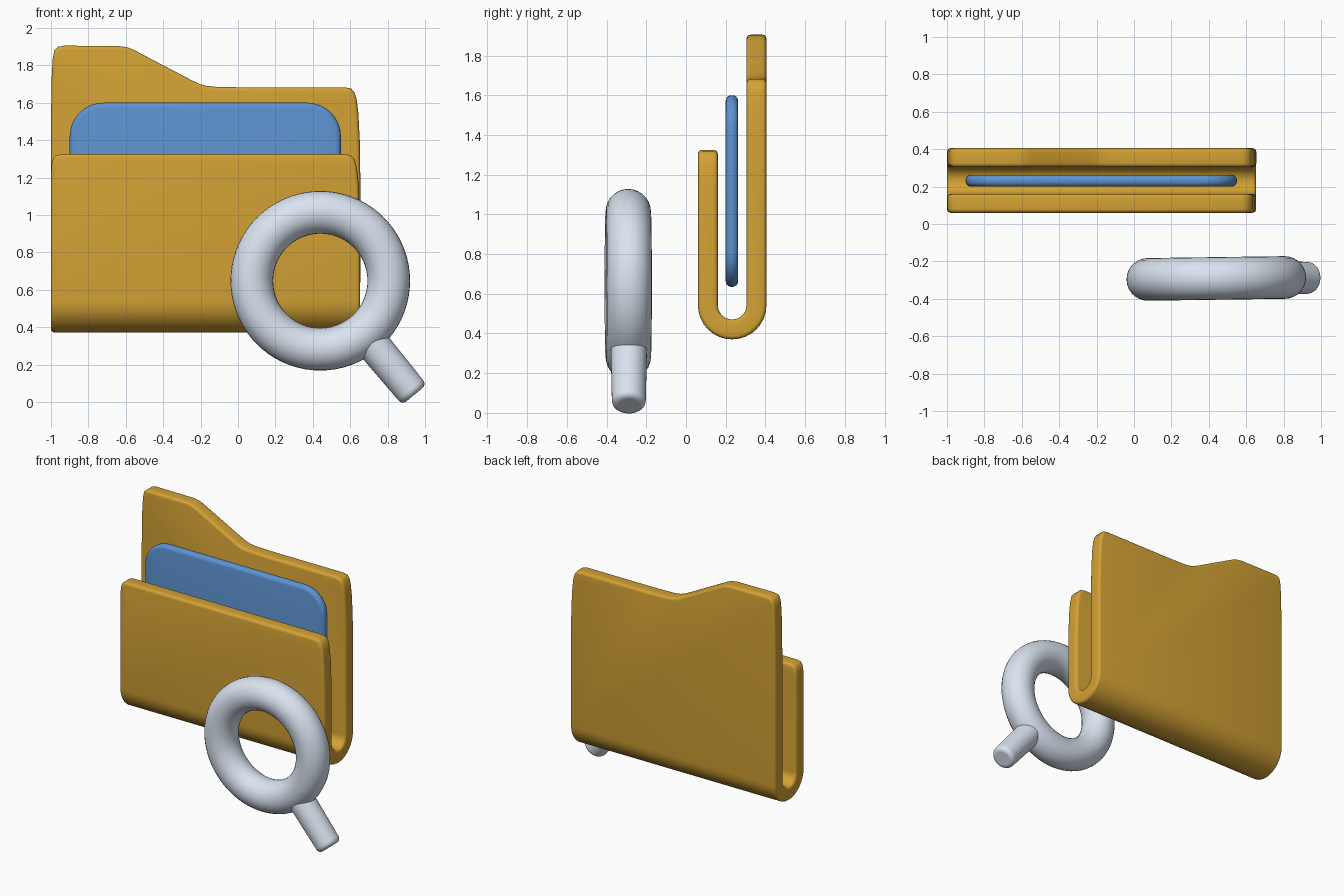
import bpy, bmesh
from math import pi, sin, cos, radians
from mathutils import Vector

if "Cube" in bpy.data.objects:
    bpy.data.objects.remove(bpy.data.objects["Cube"])


def material(name, rgb):
    m = bpy.data.materials.new(name)
    m.diffuse_color = (*rgb, 1)
    m.use_nodes = True
    m.node_tree.nodes["Principled BSDF"].inputs["Base Color"].default_value = m.diffuse_color
    return m


def smooth(ob, angle=35):
    bpy.ops.object.select_all(action='DESELECT')
    bpy.context.view_layer.objects.active = ob
    ob.select_set(True)
    bpy.ops.object.shade_smooth_by_angle(angle=radians(angle))


def sheet(name, outline, mat, thickness, bevel, place, cuts=()):
    """Flat outline in (x, s), sliced at the cuts, mapped by place(), thickened."""
    bm = bmesh.new()
    bm.faces.new([bm.verts.new((x, 0, s)) for x, s in outline])
    for s in cuts:
        bmesh.ops.bisect_plane(bm, geom=bm.verts[:] + bm.edges[:] + bm.faces[:],
                               plane_co=(0, 0, s), plane_no=(0, 0, 1))
    for v in bm.verts:
        v.co = place(v.co.x, v.co.z)
    me = bpy.data.meshes.new(name)
    bm.to_mesh(me)
    bm.free()
    me.materials.append(mat)
    ob = bpy.data.objects.new(name, me)
    bpy.context.collection.objects.link(ob)
    sol = ob.modifiers.new("thickness", 'SOLIDIFY')
    sol.thickness, sol.offset, sol.use_even_offset = thickness, 0, True
    bev = ob.modifiers.new("soft_edges", 'BEVEL')
    bev.width, bev.segments = bevel, 4
    bev.limit_method, bev.angle_limit = 'ANGLE', radians(50)
    bev.use_clamp_overlap = False
    smooth(ob)
    return ob


# folder: one sheet folded into a U, s runs from the front lip to the back top
R, YC, ZC = 0.1225, 0.2325, 0.543
HALF = pi * R / 2


def fold(x, s):
    if s < -HALF:
        return Vector((x, YC - R, ZC - HALF - s))
    if s > HALF:
        return Vector((x, YC + R, ZC - HALF + s))
    a = s / R
    return Vector((x, YC + R * sin(a), ZC - R * cos(a)))


front = [(-1, 1.2), (-0.997, 1.27), (-0.988, 1.304), (-0.972, 1.319), (-0.94, 1.325),
         (0.57, 1.325), (0.603, 1.318), (0.624, 1.297), (0.636, 1.25), (0.646, 1.15),
         (0.653, 0.95)]
back = [(0.654, 1.2), (0.651, 1.4), (0.643, 1.55), (0.634, 1.62), (0.622, 1.656),
        (0.606, 1.675), (0.575, 1.682), (0.02, 1.682), (-0.12, 1.685), (-0.175, 1.691),
        (-0.21, 1.702), (-0.25, 1.721), (-0.53, 1.868), (-0.565, 1.886), (-0.595, 1.897),
        (-0.64, 1.903), (-0.93, 1.905), (-0.963, 1.899), (-0.981, 1.882),
        (-0.99, 1.84), (-0.996, 1.74), (-1, 1.5)]
outline = [(x, ZC - HALF - z) for x, z in front] + [(x, z - ZC + HALF) for x, z in back]
N = 16
sheet("folder", outline, material("folder_yellow", (0.65, 0.36, 0.035)), 0.1, 0.02, fold,
      [-HALF + 2 * HALF * i / N for i in range(N + 1)])

# paper: rounded rectangle inside the folder
x0, x1, z0, z1, r = -0.9, 0.55, 0.635, 1.6, 0.18
paper = []
for k, (cx, cz) in enumerate([(x1 - r, z1 - r), (x0 + r, z1 - r), (x0 + r, z0 + r), (x1 - r, z0 + r)]):
    for i in range(11):
        a = pi / 2 * (k + i / 10)
        paper.append((cx + r * cos(a), cz + r * sin(a)))
sheet("paper", paper, material("paper_blue", (0.11, 0.29, 0.63)), 0.062, 0.027,
      lambda x, z: Vector((x, 0.231, z)))

# magnifier ring
silver = material("magnifier_silver", (0.70, 0.77, 0.87))
centre = Vector((0.44, -0.291, 0.648))
bpy.ops.mesh.primitive_torus_add(location=centre, rotation=(pi / 2, 0, radians(0.8)),
                                 major_radius=0.366, minor_radius=0.114,
                                 major_segments=72, minor_segments=28)
ring = bpy.context.object
ring.name = "magnifier_ring"
ring.data.materials.append(silver)
smooth(ring)

# magnifier handle, pointing down to the right out of the ring
d = Vector((0.637, 0, -0.771))
t0, t1 = 0.38, 0.79
bpy.ops.mesh.primitive_cone_add(vertices=40, radius1=0.092, radius2=0.085, depth=t1 - t0,
                                location=centre + d * (t0 + t1) / 2 + Vector((0, 0.003, 0)),
                                rotation=d.to_track_quat('Z', 'Y').to_euler())
handle = bpy.context.object
handle.name = "magnifier_handle"
handle.data.materials.append(silver)
bev = handle.modifiers.new("round_end", 'BEVEL')
bev.width, bev.segments, bev.limit_method = 0.03, 5, 'ANGLE'
bev.angle_limit = radians(50)
smooth(handle)
